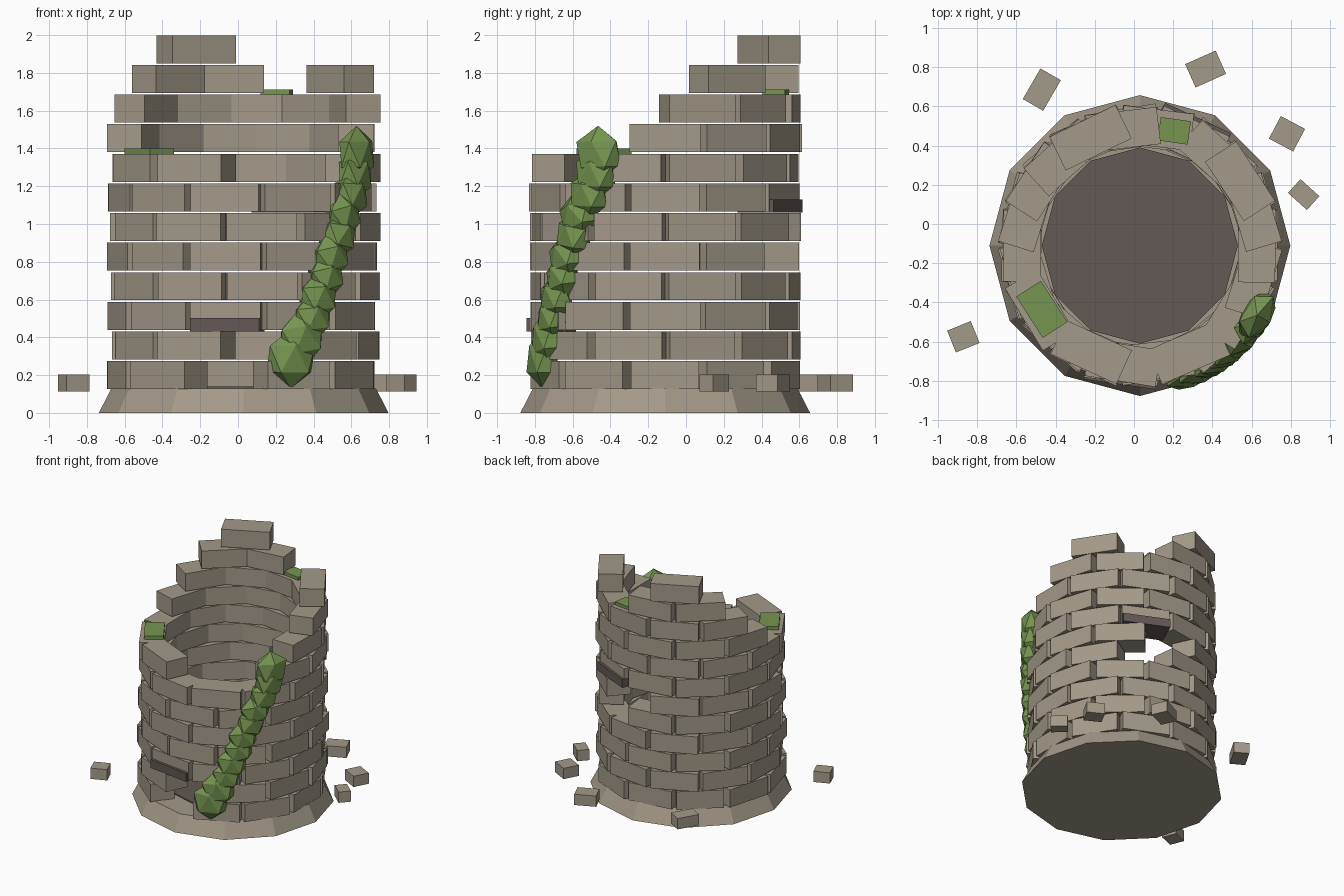
import bpy, bmesh, math, random
from mathutils import Matrix, Vector

random.seed(4)
if "Cube" in bpy.data.objects:
    bpy.data.objects.remove(bpy.data.objects["Cube"])

CENTRE = Vector((0.03, -0.11, 0))
BRICKS = 11
STEP = 360 / BRICKS


def material(name, rgb):
    m = bpy.data.materials.new(name)
    m.use_nodes = True
    m.diffuse_color = (*rgb, 1)
    bsdf = next(n for n in m.node_tree.nodes if n.type == 'BSDF_PRINCIPLED')
    bsdf.inputs["Base Color"].default_value = (*rgb, 1)
    bsdf.inputs["Roughness"].default_value = 0.9
    return m


stone = material("stone", (0.37, 0.32, 0.25))
dark = material("dark stone", (0.125, 0.10, 0.09))
green = material("moss green", (0.18, 0.30, 0.08))


def finish(name, bm, mat):
    mesh = bpy.data.meshes.new(name)
    bm.to_mesh(mesh)
    bm.free()
    mesh.materials.append(mat)
    obj = bpy.data.objects.new(name, mesh)
    bpy.context.collection.objects.link(obj)
    return obj


def placed(loc, degrees, size):
    """Matrix for a part at loc, turned about z, with the given size."""
    return (Matrix.Translation(loc) @ Matrix.Rotation(math.radians(degrees), 4, 'Z')
            @ Matrix.Diagonal((*size, 1)))


def on_wall(degrees, radius, z):
    a = math.radians(degrees)
    return CENTRE + Vector((radius * math.cos(a), radius * math.sin(a), z))


def block(name, loc, degrees, size, mat):
    bm = bmesh.new()
    bmesh.ops.create_cube(bm, size=1, matrix=placed(loc, degrees, size))
    return finish(name, bm, mat)


def drum(name, r1, r2, z0, z1, mat):
    bm = bmesh.new()
    bmesh.ops.create_cone(bm, cap_ends=True, segments=12, radius1=r1, radius2=r2, depth=z1 - z0,
                          matrix=Matrix.Translation(CENTRE + Vector((0, 0, (z0 + z1) / 2))))
    return finish(name, bm, mat)


# Flared footing and the dark floor inside
drum("footing", 0.767, 0.70, 0, 0.13, stone)
drum("inner_floor", 0.50, 0.50, 0.12, 0.14, dark)

# Wall courses: brick slots left out for the doorway, window and broken top
missing = {0: {8}, 1: {8}, 4: {2}, 5: {2}, 7: {8, 9}}
standing = {8: range(0, 6), 9: range(0, 5), 10: (1, 3, 4), 11: (3,)}
for row in range(12):
    bm = bmesh.new()
    for slot in standing.get(row, range(BRICKS)):
        if slot in missing.get(row, ()):
            continue
        angle = (slot + 0.5 * (row % 2)) * STEP
        radius = 0.60 + random.uniform(-0.008, 0.008)
        size = (0.19, 0.37 + random.uniform(-0.012, 0.008), 0.148)
        bmesh.ops.create_cube(bm, size=1, matrix=placed(
            on_wall(angle, radius, 0.2 + 0.1568 * row),
            angle + random.uniform(-1.5, 1.5), size))
    finish(f"brick_course_{row + 1}", bm, stone)

# Lintels over the doorway and the window
for name, slot, z in (("door_lintel", 8, 0.467), ("window_lintel", 2, 1.095)):
    block(name, on_wall(slot * STEP, 0.61, z), slot * STEP, (0.21, 0.37, 0.07), dark)

# Moss pads on the broken top
block("moss_pad_back", (0.205, 0.475, 1.696), -8, (0.155, 0.12, 0.03), green)
block("moss_pad_front", (-0.47, -0.435, 1.382), 6.5 * STEP, (0.15, 0.25, 0.035), green)

# Fallen blocks around the tower: x, y, turn, length, width
rubble = [(-0.87, -0.575, 22, 0.13, 0.12), (-0.47, 0.685, 60, 0.18, 0.12),
          (0.365, 0.79, 24, 0.17, 0.13), (0.78, 0.46, -28, 0.14, 0.13),
          (0.865, 0.15, -42, 0.13, 0.095)]
for i, (x, y, turn, length, width) in enumerate(rubble):
    block(f"fallen_block_{i + 1}", (x, y, 0.158), turn, (length, width, 0.09), stone)

# Ivy climbing the wall as a chain of faceted clumps
bm = bmesh.new()
CLUMPS = 11
for i in range(CLUMPS):
    t = i / (CLUMPS - 1)
    angle = -68 + 39 * t + random.uniform(-1.5, 1.5)
    end = abs(2 * t - 1) ** 3
    r = 0.118 + 0.03 * end + random.uniform(-0.008, 0.008)
    m = placed(on_wall(angle, 0.695, 0.285 + 1.085 * t), angle, (0.085, r, r * 1.05))
    m = m @ Matrix.Rotation(random.uniform(-0.3, 0.3), 4, 'X')
    bmesh.ops.create_icosphere(bm, subdivisions=1, radius=1, matrix=m)
finish("ivy", bm, green)
